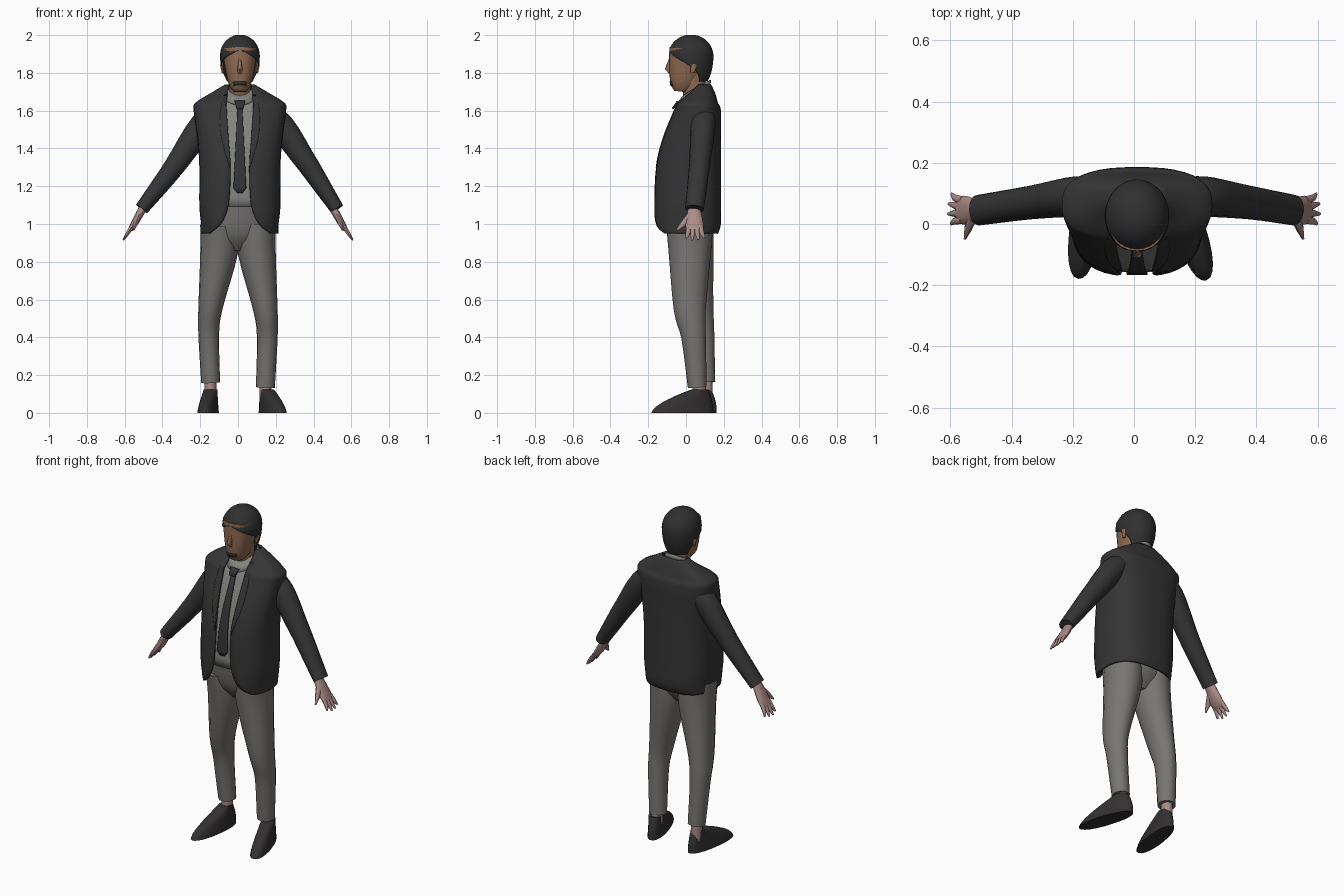
import bpy, bmesh
from math import sin, cos, acos, pi, radians, sqrt
from mathutils import Vector, Matrix

cube = bpy.data.objects.get("Cube")
if cube:
    bpy.data.objects.remove(cube)


def material(name, red, green, blue):
    mat = bpy.data.materials.new(name)
    mat.use_nodes = True
    mat.diffuse_color = (red, green, blue, 1)
    mat.node_tree.nodes["Principled BSDF"].inputs["Base Color"].default_value = (red, green, blue, 1)
    return mat


CLOTH = material("charcoal cloth", .036, .036, .036)
TIE = material("dark tie", .035, .035, .04)
SHIRT = material("grey shirt", .23, .23, .215)
TROUSER = material("grey trousers", .19, .183, .172)
FACE = material("brown skin", .28, .15, .085)
HAND = material("pale skin", .41, .26, .24)
HAIR = material("black hair", .03, .03, .03)
SHOE = material("dark leather", .033, .03, .03)

HEAD_X = .01      # head, collar and tie stand slightly off centre
BOXY = .75        # superellipse power of the torso


def build(name, rings, mat, closed=True, caps=True, thick=0):
    """Skin a list of equal point rings into one smooth object."""
    bm = bmesh.new()
    rows = [[bm.verts.new(point) for point in ring] for ring in rings]
    count = len(rows[0])
    for lower, upper in zip(rows, rows[1:]):
        for i in range(count if closed else count - 1):
            j = (i + 1) % count
            bm.faces.new((lower[i], lower[j], upper[j], upper[i]))
    if caps:
        bm.faces.new(rows[0])
        bm.faces.new(rows[-1])
    bmesh.ops.remove_doubles(bm, verts=bm.verts, dist=1e-5)
    bmesh.ops.recalc_face_normals(bm, faces=bm.faces)
    mesh = bpy.data.meshes.new(name)
    bm.to_mesh(mesh)
    bm.free()
    mesh.materials.append(mat)
    ob = bpy.data.objects.new(name, mesh)
    bpy.context.collection.objects.link(ob)
    if thick:
        mod = ob.modifiers.new("thickness", 'SOLIDIFY')
        mod.thickness, mod.offset = thick, 0
    bpy.ops.object.select_all(action='DESELECT')
    ob.select_set(True)
    bpy.context.view_layer.objects.active = ob
    bpy.ops.object.shade_smooth_by_angle(angle=radians(50))
    return ob


def spline(keys, steps=4):
    """Smooth run of stations through a few key stations."""
    keys = [Vector(key) for key in keys]
    keys = [2 * keys[0] - keys[1]] + keys + [2 * keys[-1] - keys[-2]]
    out = []
    for a, b, c, d in zip(keys, keys[1:], keys[2:], keys[3:]):
        for i in range(steps):
            t = i / steps
            out.append(b + (c - a) * (t / 2) + (2 * a - 5 * b + 4 * c - d) * (t * t / 2)
                       + (3 * b - a - 3 * c + d) * (t ** 3 / 2))
    return out + [keys[-2]]


def signed_power(value, power):
    return abs(value) ** power * (1 if value >= 0 else -1)


def arc(cx, cy, z, rx, ry, start=0, end=2 * pi, count=24, power=1, tilt=0, closed=True):
    """Superellipse ring, or part of one, level unless tilted."""
    points = []
    for i in range(count):
        angle = start + (end - start) * i / (count if closed else count - 1)
        x, y = rx * signed_power(cos(angle), power), ry * signed_power(sin(angle), power)
        points.append(Vector((cx + x, cy + y, z + tilt * y)))
    return points


def stack(name, stations, mat, **options):
    return build(name, [arc(*station, **options) for station in stations], mat)


def limb(name, stations, mat, count=12):
    """Tube whose rings stand square to its path."""
    path = [Vector(station[:3]) for station in stations]
    rings = []
    for i, (*_, wide, deep) in enumerate(stations):
        along = path[min(i + 1, len(path) - 1)] - path[max(i - 1, 0)]
        side = Vector((0, 1, 0)).cross(along).normalized()
        depth = along.normalized().cross(side)
        turns = [2 * pi * k / count for k in range(count)]
        rings.append([path[i] + side * wide * cos(a) + depth * deep * sin(a) for a in turns])
    return build(name, rings, mat)


def mirrored(stations, sign):
    return [(sign * x, *rest) for x, *rest in stations]


# Torso keys: height, half width, front, back, half of the front opening
TORSO = spline([(.95, .2, -.15, .165, .16), (1, .2, -.165, .18, .1), (1.1, .21, -.165, .18, .06),
                (1.3, .21, -.155, .18, .05), (1.45, .22, -.12, .18, .06), (1.6, .24, -.06, .18, .07),
                (1.64, .23, -.04, .165, .07), (1.69, .15, .02, .15, .065), (1.735, .075, .06, .13, .06)])


def torso_at(z):
    for low, high in zip(TORSO, TORSO[1:]):
        if z <= high[0]:
            return low.lerp(high, (z - low[0]) / (high[0] - low[0]))


def front_y(x, z):
    _, half, front, back, _ = torso_at(z)
    across = min(abs(x - HEAD_X) / half, 1)
    return (front + back) / 2 - (back - front) / 2 * (1 - across ** (2 / BOXY)) ** (BOXY / 2)


def plate(name, rows, mat, lift, thick):
    """Thin panel laid along the chest; rows are height, right x, left x."""
    rings = []
    for z, right, left in rows:
        xs = [right + (left - right) * k / 6 for k in range(7)]
        rings.append([Vector((x, front_y(x, z) - lift, z)) for x in xs])
    build(name, rings, mat, closed=False, caps=False, thick=thick)


# Jacket body, open down the front
rings = []
for z, half, front, back, gap in TORSO:
    edge = acos((gap / half) ** (1 / BOXY))
    rings.append(arc(HEAD_X, (front + back) / 2, z, half, (back - front) / 2, -edge, pi + edge,
                     count=36, power=BOXY, closed=False))
build("jacket_body", rings, CLOTH, closed=False, caps=False, thick=.01)

# Lapels, shirt front, tie and collar
for sign, side in ((1, "left"), (-1, "right")):
    rows = []
    for k in range(9):
        z = 1.3 + .048 * k
        gap = torso_at(z)[-1]
        width = .004 + .036 * sin(pi * k / 9)
        rows.append((z, HEAD_X + sign * gap, HEAD_X + sign * (gap + width)))
    plate(side + "_lapel", rows, CLOTH, lift=.005, thick=.004)
plate("shirt_front", [(1.09 + k / 20, -.09, .1) for k in range(13)], SHIRT, lift=-.01, thick=.006)
tie = [(1.165, .015)] + [(1.19 + k * .06, .034 - k * .003) for k in range(8)]
plate("tie", [(z, HEAD_X - w, HEAD_X + w) for z, w in tie], TIE, lift=0, thick=.008)
plate("tie_knot", [(z, HEAD_X - w, HEAD_X + w) for z, w in ((1.61, .016), (1.65, .028))],
      TIE, lift=.014, thick=.012)
build("shirt_collar", [arc(HEAD_X, .037 + k * .012, 1.68 + k * .022, .086 - k * .011, .09 - k * .011, tilt=.55)
                       for k in range(3)], SHIRT, caps=False, thick=.006)


# Head and neck
def skull(t, grow=0):
    root = sqrt(t)
    return (HEAD_X, -.02 + .045 * t, 1.7 + t / 4, .033 + .065 * root + grow, .042 + .07 * root + grow)


stack("neck", [(HEAD_X, .05, 1.64, .055, .06), (HEAD_X, .035, 1.8, .06, .065)], FACE)
stack("head", [skull(k * .1) for k in range(10)], FACE, power=.9, tilt=-.12)
limb("nose", [(HEAD_X, -.08, 1.875, .006, .01), (HEAD_X, -.096, 1.82, .014, .016),
              (HEAD_X, -.078, 1.795, .01, .008)], FACE)
for sign, side in ((1, "left"), (-1, "right")):
    limb(side + "_ear", [(HEAD_X + sign * .09, .035, 1.8, .006, .01), (HEAD_X + sign * .096, .04, 1.84, .009, .018),
                         (HEAD_X + sign * .09, .04, 1.86, .005, .01)], FACE)
build("chin_beard", [arc(*skull(t, .002), radians(-122), radians(-58), count=9, power=.9, tilt=-.12, closed=False)
                     for t in (.1, .18)], HAIR, closed=False, caps=False, thick=.003)

# Hair: dome above, tapering nape below, open in front under the hairline
rings = []
for degrees in range(-42, 90, 6):
    rise = radians(degrees)
    z = 1.89 + sin(rise) * (.11 if rise > 0 else .2)
    hairline = radians(max(-90, 30 - 120 * ((z - 1.75) / .17) ** 2))
    rings.append(arc(HEAD_X, .026, z, .103 * cos(rise), .117 * cos(rise), hairline, pi - hairline,
                     count=30, closed=False))
build("hair", rings, HAIR, closed=False, thick=.005)

# Trouser seat
stack("trouser_seat", spline([(0, .01, 1.14, .17, .14), (0, .02, .95, .185, .115), (0, .025, .86, .06, .06)]), TROUSER)

LEG = spline([(.1, .02, 1, .1, .125), (.1, .02, .85, .1, .112), (.145, .02, .55, .065, .085),
              (.155, .04, .4, .055, .065), (.145, .06, .135, .05, .05)])
SLEEVE = spline([(.1, .085, 1.61, .035, .06), (.19, .09, 1.52, .068, .066),
                 (.34, .07, 1.3, .055, .055), (.51, .045, 1.08, .037, .05)])
PALM = spline([(.5, .043, 1.09, .022, .032), (.55, .045, 1, .018, .047), (.575, .046, .965, .011, .042)])

for sign, side in ((1, "left"), (-1, "right")):
    # The right leg stands a little further back, its hem higher and foot straighter
    back, hem, turn = (0, 0, 18) if sign > 0 else (.045, .03, 8)
    leg = [(x, y + back * min(1, (1 - z) * 2), z + hem * (1 - z), wide, deep) for x, y, z, wide, deep in LEG]
    limb(side + "_trouser_leg", mirrored(leg, sign), TROUSER, count=16)
    ankle = [(.146, .07 + back * .8, z, .031, .035) for z in (.07, .22)]
    limb(side + "_ankle", mirrored(ankle, sign), HAND)

    # Shoe: a shrinking stack that slopes back to the ankle
    layers = []
    for k in range(8):
        t = k / 7
        layers.append((0, -.09 + .1 * t ** 1.5, t / 8, .051 - .015 * t, .172 - .13 * t ** 1.7))
    shoe = stack(side + "_shoe", layers, SHOE, power=.9)
    shoe.data.transform(Matrix.Translation((sign * (.138 + turn / 1000), .065 + back / 3, 0))
                        @ Matrix.Rotation(sign * radians(turn), 4, 'Z'))

    # Sleeve, rising into the shoulder; the left one sits a little wider
    shift = .04 if sign > 0 else 0
    sleeve = [(x + shift * min(1, (.6 - x) * 4), *rest) for x, *rest in SLEEVE]
    limb(side + "_sleeve", mirrored(sleeve, sign), CLOTH, count=16)

    # Hand with spread fingers
    limb(side + "_palm", mirrored(PALM, sign), HAND)
    for i, finger in enumerate(("index", "middle", "ring", "little")):
        short = abs(i - 1.4) / 100
        stations = spline([(.562, .014 + i * .021, .985, .011, .014), (.585, .01 + i * .025, .95, .01, .012),
                           (.612 - short, i * .033, .91 + short, .004, .005)], steps=2)
        limb(f"{side}_{finger}_finger", mirrored(stations, sign), HAND, count=8)
    thumb = [(.528, .02, 1.04, .014, .02), (.543, -.015, 1, .012, .016), (.553, -.048, .968, .004, .005)]
    limb(side + "_thumb", mirrored(thumb, sign), HAND, count=8)
